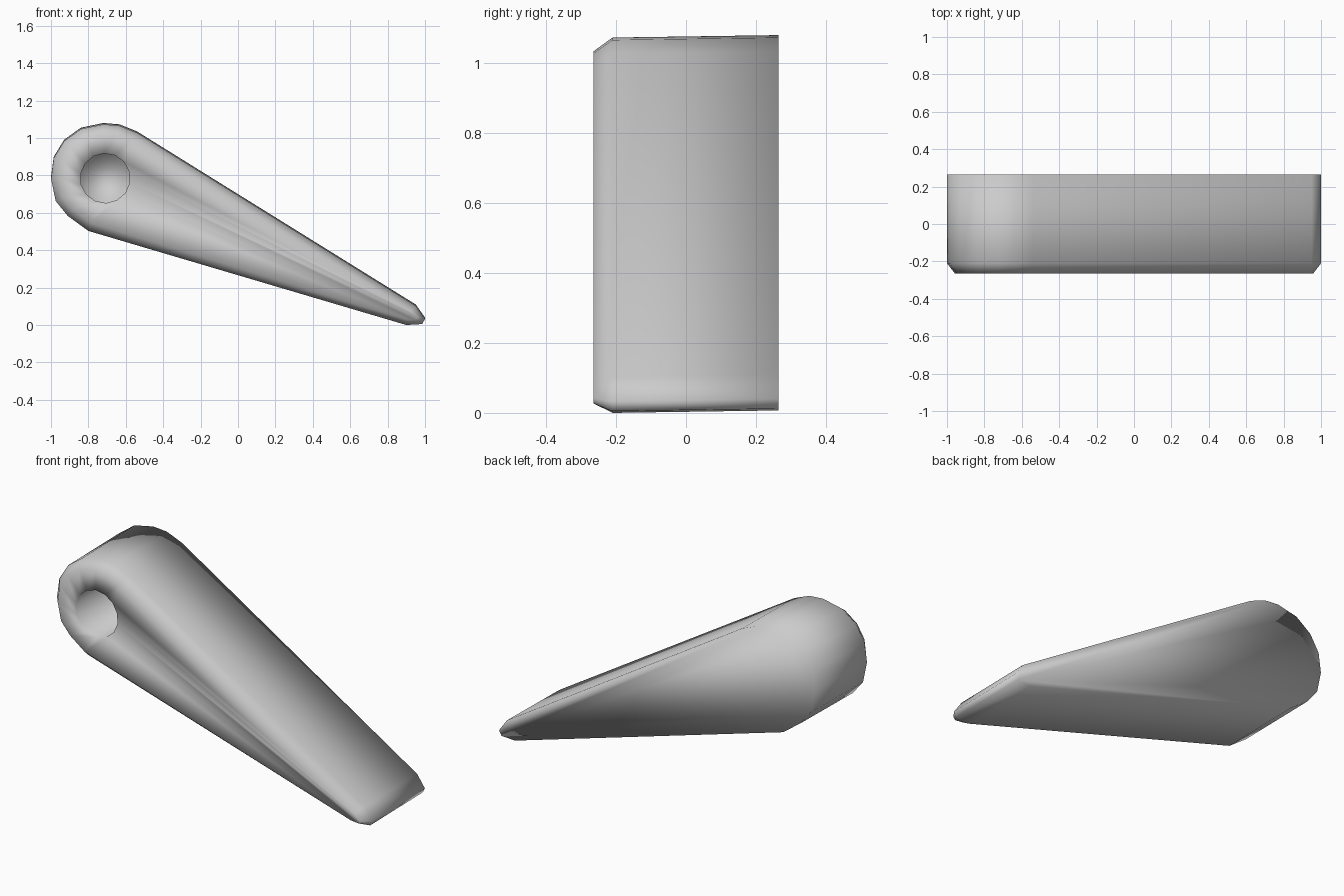
import bpy, bmesh, math
from mathutils import Vector

cube = bpy.data.objects.get("Cube")
if cube:
    bpy.data.objects.remove(cube, do_unlink=True)

# Single flat colour
grey = bpy.data.materials.new("mid_grey")
grey.use_nodes = True
grey.diffuse_color = (0.6, 0.6, 0.6, 1)
grey.node_tree.nodes["Principled BSDF"].inputs["Base Color"].default_value = grey.diffuse_color

# Teardrop outline seen from the front: round head, then narrow tip
HUB = Vector((-0.71, 0.785))
TIP = Vector((0.9, 0.055))
HOLE_RADIUS = 0.133
head = [(-0.54, 1.035), (-0.635, 1.073), (-0.72, 1.08), (-0.84, 1.055), (-0.93, 0.99),
        (-0.985, 0.9), (-1, 0.79), (-0.975, 0.67), (-0.91, 0.59), (-0.8, 0.51)]
tip = [(0.9, 0.007), (0.985, 0.012), (1, 0.04), (0.95, 0.11)]
outline = [(Vector(p), HUB) for p in head] + [(Vector(p), TIP) for p in tip]
COUNT = len(outline)


def inset(distance, drop):
    """Move the outline towards the centre of its rounded end, and lower it."""
    ring = []
    for point, centre in outline:
        inward = centre - point
        shift = inward * min(distance / inward.length, 0.6)
        ring.append(point + shift - Vector((0, drop)))
    return ring


# Hub hole, turned so its points line up with the outline
hole = []
for i in range(COUNT):
    angle = math.radians(41) + math.tau * i / COUNT
    hole.append(HUB + HOLE_RADIUS * Vector((math.cos(angle), math.sin(angle))))

# Loops from the back edge, over the bevel, across the flat front, into the hole
loops = [(inset(0, 0), 0.264), (inset(0, 0.007), -0.21),
         (inset(0.042, 0.004), -0.264), (hole, -0.264), (hole, 0.0)]

bm = bmesh.new()
rings = [[bm.verts.new((p.x, depth, p.y)) for p in ring] for ring, depth in loops]
for a, b in zip(rings, rings[1:]):
    for i in range(COUNT):
        j = (i + 1) % COUNT
        bm.faces.new((a[i], a[j], b[j], b[i]))
bm.faces.new(rings[0])   # flat back
bm.faces.new(rings[-1])  # hole floor
bmesh.ops.recalc_face_normals(bm, faces=bm.faces)
for face in bm.faces:
    face.smooth = True

mesh = bpy.data.meshes.new("lever_arm")
bm.to_mesh(mesh)
bm.free()
mesh.materials.append(grey)
lever_arm = bpy.data.objects.new("lever_arm", mesh)
bpy.context.collection.objects.link(lever_arm)
